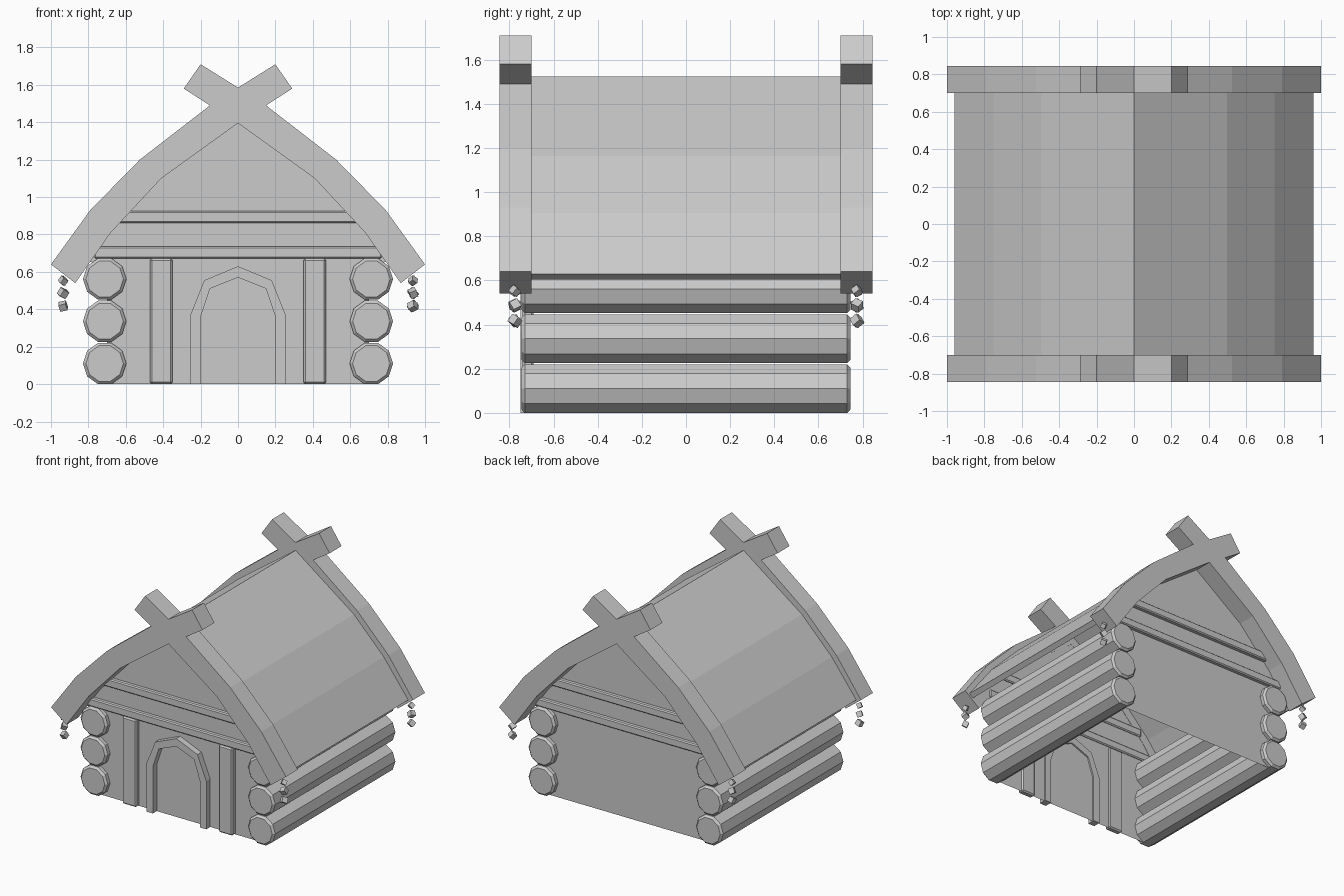
import bpy, bmesh, math, random
from mathutils import Matrix, Euler

if "Cube" in bpy.data.objects:
    bpy.data.objects.remove(bpy.data.objects["Cube"])

random.seed(4)


def finish(bm, name):
    bmesh.ops.recalc_face_normals(bm, faces=bm.faces)
    mesh = bpy.data.meshes.new(name)
    bm.to_mesh(mesh)
    bm.free()
    ob = bpy.data.objects.new(name, mesh)
    bpy.context.collection.objects.link(ob)
    return ob


def mirrored(half):
    """Close a right-hand outline that starts and ends on x = 0."""
    return half + [(-x, z) for x, z in reversed(half) if x > 0]


def extrude(name, outline, y0, y1, bevel=0):
    """Extrude an x-z outline along y; equal y values give a flat panel."""
    bm = bmesh.new()
    face = bm.faces.new([bm.verts.new((x, y0, z)) for x, z in outline])
    if y1 != y0:
        ext = bmesh.ops.extrude_face_region(bm, geom=[face])["geom"]
        vs = [g for g in ext if isinstance(g, bmesh.types.BMVert)]
        bmesh.ops.translate(bm, verts=vs, vec=(0, y1 - y0, 0))
    ob = finish(bm, name)
    if bevel:
        m = ob.modifiers.new("Bevel", 'BEVEL')
        m.width, m.segments = bevel, 1
    return ob


def box(name, x0, x1, y0, y1, z0, z1, bevel=0):
    return extrude(name, [(x0, z0), (x1, z0), (x1, z1), (x0, z1)], y0, y1, bevel)


# Crossed gable boards: one symmetrical silhouette
board = [(.20, 1.71), (.29, 1.58), (.15, 1.49), (.525, 1.20), (.79, .93),
         (1, .64), (.87, .54), (.68, .81), (.41, 1.10)]
left = [(-x, z) for x, z in reversed(board)]
outline = [(0, 1.585)] + board + [(0, 1.395)] + left

# Roof shell, set between the boards
outer = [(.96, .63), (.752, .905), (.497, 1.165)]
inner = [(.465, 1.13), (.72, .87), (.927, .605)]
roof = [(0, 1.525)] + outer[::-1] + inner[::-1] + [(0, 1.475)]
roof += [(-x, z) for x, z in inner + outer]
# roof is listed ridge > eave > underside; rebuild in strict loop order
right = outer[::-1] + inner[::-1]
roof = [(0, 1.525)] + right + [(0, 1.475)] + [(-x, z) for x, z in reversed(right)]
extrude("roof", roof, -.70, .70)

# Gable walls follow the underside of the roof
wall = [(.70, 0), (.70, .62), (.86, .68), (.715, .865), (.46, 1.13), (0, 1.47)]
wall = mirrored(wall)

for side, label in ((-1, "front"), (1, "back")):
    extrude(label + "_gable_boards", outline, side * .845, side * .70)
    extrude(label + "_wall", wall, side * .702, side * .702)
    # Two horizontal beams across the gable
    box(label + "_lower_beam", -.77, .77, side * .69, side * .735, .672, .735, .008)
    box(label + "_upper_beam", -.65, .65, side * .69, side * .735, .862, .925, .008)

# Ten-sided logs stacked along both sides, with chamfered ends
for side, label in ((-1, "left"), (1, "right")):
    for i in range(3):
        bm = bmesh.new()
        rings = []
        for y, r in ((-.745, .1), (-.73, .116), (.73, .116), (.745, .1)):
            rings.append([bm.verts.new((side * .713 + r * math.cos(k * math.tau / 10), y,
                                        .11 + i * .226 + r * math.sin(k * math.tau / 10)))
                          for k in range(10)])
        for a, b in zip(rings, rings[1:]):
            for k in range(10):
                n = (k + 1) % 10
                bm.faces.new((a[k], a[n], b[n], b[k]))
        bm.faces.new(rings[0])
        bm.faces.new(rings[-1])
        finish(bm, f"{label}_log_{i + 1}")

    # Upright plank beside the door
    xs = sorted((side * .35, side * .47))
    box(label + "_front_plank", xs[0], xs[1], -.74, -.69, 0, .672, .01)

# Arched door frame
arch_out = [(.255, 0), (.255, .37), (.18, .555), (0, .63)]
arch_in = [(.2, 0), (.2, .36), (.15, .51), (0, .57)]
frame = mirrored(arch_out) + mirrored(arch_in)[::-1]
extrude("door_frame", frame, -.75, -.69)

# Little hanging beads under each eave corner
for sx in (-1, 1):
    for sy in (-1, 1):
        bm = bmesh.new()
        for z, size in ((.553, .034), (.487, .04), (.417, .04)):
            rot = Euler([random.uniform(.3, 1.2) for _ in range(3)]).to_matrix().to_4x4()
            bmesh.ops.create_cube(bm, size=size,
                                  matrix=Matrix.Translation((sx * .935, sy * .775, z)) @ rot)
        finish(bm, f"{'left' if sx < 0 else 'right'}_{'front' if sy < 0 else 'back'}_beads")
